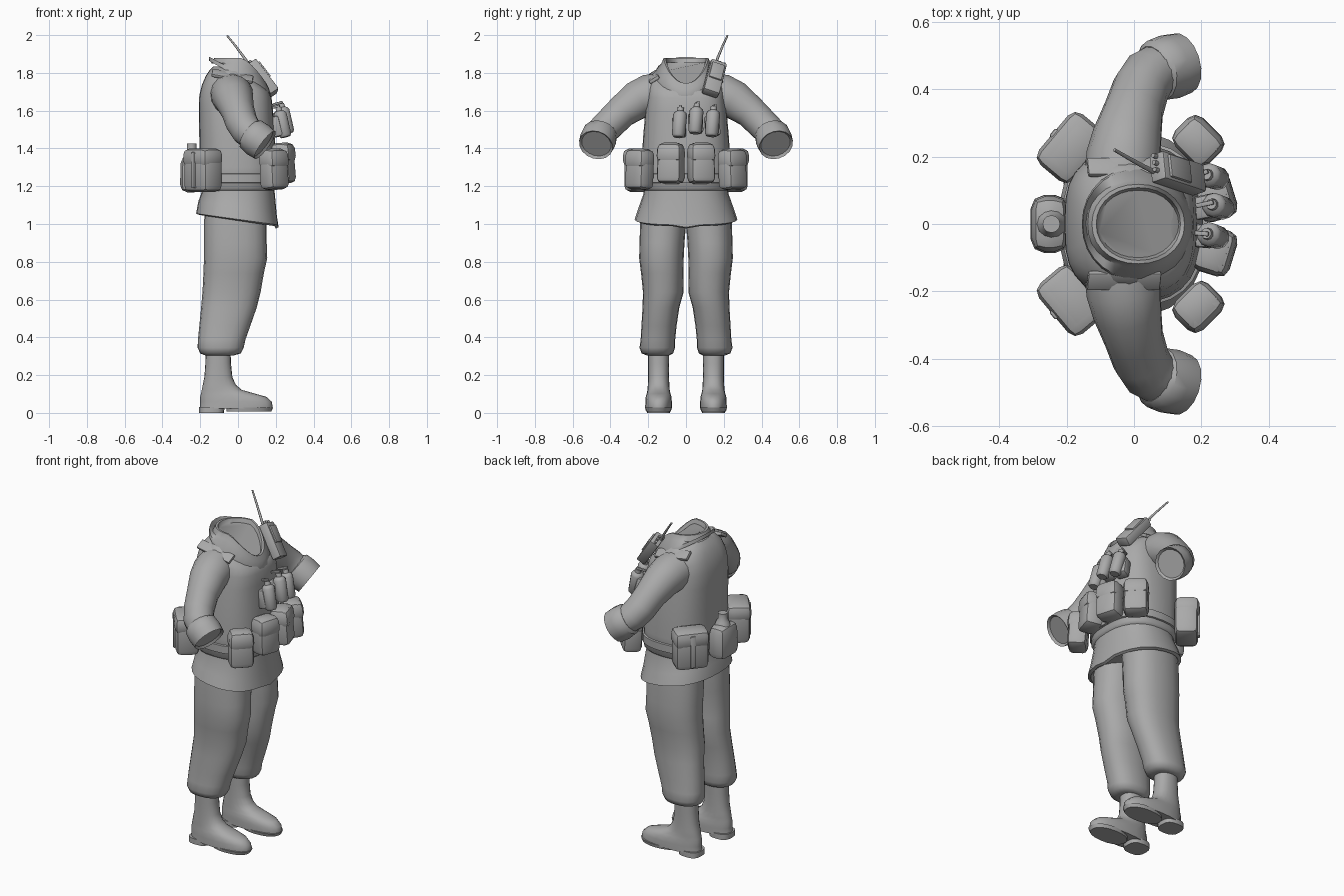
import bpy, bmesh, math
from mathutils import Vector, Matrix, Euler

if "Cube" in bpy.data.objects:
    bpy.data.objects.remove(bpy.data.objects["Cube"])

cloth = bpy.data.materials.new("plain grey")
cloth.diffuse_color = (0.4, 0.4, 0.4, 1)
cloth.use_nodes = True
cloth.node_tree.nodes["Principled BSDF"].inputs["Base Color"].default_value = cloth.diffuse_color


def finish(name, bm, angle=50):
    bmesh.ops.recalc_face_normals(bm, faces=bm.faces)
    me = bpy.data.meshes.new(name)
    bm.to_mesh(me)
    bm.free()
    me.materials.append(cloth)
    ob = bpy.data.objects.new(name, me)
    bpy.context.collection.objects.link(ob)
    bpy.ops.object.select_all(action='DESELECT')
    ob.select_set(True)
    bpy.context.view_layer.objects.active = ob
    bpy.ops.object.shade_smooth_by_angle(angle=math.radians(angle))
    return ob


def oval(x0, x1, y0, y1, z, power=2.0, shape=None, n=28):
    """Rounded cross-section; shape(u, v) shifts the height of each point."""
    pts = []
    for i in range(n):
        a = 2 * math.pi * i / n
        c, s = math.cos(a), math.sin(a)
        u = math.copysign(abs(c) ** (2 / power), c)
        v = math.copysign(abs(s) ** (2 / power), s)
        dz = shape(u, v) if shape else 0
        pts.append(Vector(((x0 + x1) / 2 + u * (x1 - x0) / 2,
                           (y0 + y1) / 2 + v * (y1 - y0) / 2, z + dz)))
    return pts


def loft(name, rings, mirror=False, angle=50):
    bm = bmesh.new()
    loops = [[bm.verts.new((p.x, -p.y, p.z) if mirror else p) for p in r] for r in rings]
    n = len(loops[0])
    for a, b in zip(loops, loops[1:]):
        for i in range(n):
            bm.faces.new((a[i], a[(i + 1) % n], b[(i + 1) % n], b[i]))
    bm.faces.new(loops[0])
    bm.faces.new(loops[-1])
    return finish(name, bm, angle)


def tube(name, path, mirror=False, n=16, angle=50):
    """Sweep circles along (x, y, z, radius) points."""
    pts = [Vector(p[:3]) for p in path]
    rings = []
    for i, p in enumerate(pts):
        j, k = max(i - 1, 0), min(i + 1, len(pts) - 1)
        t = (pts[k] - pts[j]).normalized()
        side = t.cross(Vector((1, 0, 0.3))).normalized()
        up = side.cross(t)
        rings.append([p + path[i][3] * (side * math.cos(2 * math.pi * q / n)
                      + up * math.sin(2 * math.pi * q / n)) for q in range(n)])
    return loft(name, rings, mirror, angle)


def box(name, loc, size, yaw=0, tilt=0, roll=0, bevel=0.03, taper=1.0):
    bm = bmesh.new()
    bmesh.ops.create_cube(bm, size=1)
    for v in bm.verts:
        v.co = Vector(v.co[i] * size[i] for i in range(3))
        if v.co.z > 0:
            v.co.x *= taper
            v.co.y *= taper
    bmesh.ops.bevel(bm, geom=bm.edges[:], offset=bevel, segments=2, profile=0.5, affect='EDGES')
    rot = Euler((math.radians(roll), math.radians(tilt), math.radians(yaw)), 'XYZ')
    bm.transform(Matrix.Translation(loc) @ rot.to_matrix().to_4x4())
    return finish(name, bm, 40)


# Vest body, from hem to shoulders
vest = [(-.19, .185, .215, 1.17, 2.5), (-.205, .205, .235, 1.19, 2.5), (-.205, .205, .235, 1.30, 2.5),
        (-.205, .195, .228, 1.45, 2.6), (-.207, .185, .215, 1.60, 2.8), (-.205, .178, .205, 1.68, 3),
        (-.19, .165, .198, 1.74, 3), (-.17, .14, .185, 1.785, 2.8),
        (-.15, .12, .155, 1.815, 2.5), (-.13, .10, .12, 1.835, 2.2)]
loft("vest", [oval(a, b, -w, w, z, p, lambda u, v, k=max(0, z - 1.65): -.45 * k * max(u, 0))
              for a, b, w, z, p in vest])

# Jacket skirt with a hem that hangs lower in front
hem = lambda u, v: -.03 * u - .012 * max(0, u) ** 4 * (1 - min(1, abs(v) * 4))
loft("jacket_skirt", [oval(-.19, .19, -.22, .22, 1.21, 2.4), oval(-.195, .195, -.225, .225, 1.16, 2.4),
                      oval(-.21, .205, -.25, .25, 1.09, 2.4, hem), oval(-.222, .215, -.272, .272, 1.025, 2.4, hem),
                      oval(-.205, .20, -.255, .255, 1.018, 2.4, hem),
                      oval(-.19, .185, -.24, .24, 1.05, 2.4, hem)])

# Folded collar, open in a V at the front
vee = lambda u, v: -.135 * max(0, u) ** 1.5
low = lambda u, v: -.09 * u - .045 * max(0, u) ** 5
loft("collar", [oval(-.155, .165, -.165, .165, 1.775, 2.1, low), oval(-.152, .178, -.162, .162, 1.795, 2.1, low),
                oval(-.14, .165, -.13, .13, 1.85, 2.1, vee), oval(-.125, .15, -.118, .118, 1.88, 2.1, vee),
                oval(-.112, .138, -.108, .108, 1.88, 2.1, vee), oval(-.105, .13, -.10, .10, 1.855, 2.1, vee)])

leg = [(-.175, .15, .0, .235, 1.10), (-.18, .152, .0, .243, 1.00), (-.18, .152, .008, .246, .90),
       (-.18, .155, .012, .248, .82), (-.183, .137, .014, .238, .74), (-.188, .12, .012, .228, .64),
       (-.195, .10, .035, .23, .56), (-.205, .065, .05, .236, .46), (-.212, .04, .057, .24, .39),
       (-.214, .03, .058, .246, .345), (-.20, .015, .068, .235, .315), (-.175, -.02, .088, .21, .305)]
boot = [(-.17, -.04, .09, .20, .34), (-.173, -.037, .09, .20, .26), (-.178, -.03, .09, .20, .19),
        (-.186, -.012, .088, .202, .15), (-.192, .02, .086, .204, .122), (-.196, .09, .082, .208, .102),
        (-.20, .15, .077, .213, .085), (-.20, .178, .075, .215, .06), (-.20, .183, .075, .216, .035),
        (-.203, .183, .075, .216, .022)]
arm = [(-.04, .13, 1.69, .11), (-.03, .20, 1.68, .112), (-.02, .26, 1.655, .103), (0, .34, 1.595, .088),
       (.02, .40, 1.535, .085), (.045, .44, 1.495, .083), (.085, .463, 1.46, .078), (.11, .47, 1.445, .076)]

for mirror, side in ((False, "left"), (True, "right")):
    s = -1 if mirror else 1
    # Baggy trouser leg gathered above the boot
    loft(side + "_trouser_leg", [oval(*r, 2.3, n=20) for r in leg], mirror)
    # Boot upper, sole and heel
    loft(side + "_boot", [oval(*r, 2.3, n=20) for r in boot], mirror)
    loft(side + "_sole", [oval(-.06, .186, .074, .217, .028, 2.2, n=20),
                          oval(-.06, .176, .08, .212, .008, 2.2, n=20)], mirror)
    loft(side + "_heel", [oval(-.206, -.07, .084, .206, .032, 2.8, n=16),
                          oval(-.206, -.075, .084, .206, 0, 2.8, n=16)], mirror)
    # Sleeve and rolled cuff with a sunken end
    tube(side + "_sleeve", arm, mirror)
    tube(side + "_cuff", [(.06, .453, 1.482, .078), (.068, .456, 1.476, .092), (.105, .466, 1.446, .097),
                          (.143, .477, 1.418, .092)], mirror, angle=40)
    bm = bmesh.new()
    bm.from_mesh(bpy.data.objects[side + "_cuff"].data)
    end = max(bm.faces, key=lambda f: (len(f.verts) > 4) * (1 + f.calc_center_median().x))
    bmesh.ops.inset_region(bm, faces=[end], thickness=.012, depth=-.012)
    bm.to_mesh(bpy.data.objects[side + "_cuff"].data)
    bm.free()
    # Shoulder strap
    box(side + "_shoulder_strap", (-.03, s * .168, 1.782), (.22, .06, .02), tilt=10, roll=-s * 32, bevel=.006)
    # Front ammunition pouches: body and flap
    for tag, x, y, z, yaw in (("inner", .238, s * .08, 1.322, s * 17), ("outer", .19, s * .245, 1.29, s * 45)):
        box(f"{side}_{tag}_pouch", (x, y, z), (.11, .138, .215), yaw, -4, bevel=.03, taper=.95)
        box(f"{side}_{tag}_pouch_flap", (x, y, z + .055), (.118, .144, .10), yaw, -4, bevel=.03, taper=.92)
    # Large rear pouch with a vertical strap
    yaw = -s * 40
    box(side + "_rear_pouch", (-.185, s * .225, 1.285), (.13, .19, .23), yaw, bevel=.032)
    box(side + "_rear_pouch_flap", (-.187, s * .227, 1.35), (.136, .196, .10), yaw, bevel=.032)
    box(side + "_rear_pouch_strap", (-.187, s * .227, 1.285), (.145, .03, .19), yaw, bevel=.006)

# Belt and buckle
loft("belt", [oval(-.20, .20, -.23, .23, 1.215, 2.5), oval(-.213, .213, -.243, .243, 1.22, 2.5),
              oval(-.213, .213, -.243, .243, 1.265, 2.5), oval(-.20, .20, -.23, .23, 1.27, 2.5)])
box("buckle", (.213, 0, 1.242), (.012, .06, .05), bevel=.004)

# Canteen at the back
box("canteen", (-.25, 0, 1.265), (.115, .175, .195), bevel=.04, taper=.92)
tube("canteen_neck", [(-.245, 0, 1.33, .05), (-.245, 0, 1.375, .036), (-.245, 0, 1.39, .026),
                      (-.245, 0, 1.425, .026)], n=12)

# Three small chest canisters with caps and levers
for i, (x, y, z, yaw) in enumerate(((.235, -.035, 1.53, -5), (.25, .052, 1.55, 12), (.235, .14, 1.535, 22))):
    d = Vector((-.24, .08, .97)).normalized()
    p = Vector((x, y, z))
    body = [(-.072, .026), (-.06, .035), (.05, .037), (.062, .031), (.07, .018), (.09, .016)]
    tube(f"chest_canister_{i}", [(*(p + d * t), r) for t, r in body], n=10)
    box(f"canister_lever_{i}", p + d * .092 + Vector((-.018, 0, 0)), (.055, .014, .012), yaw, -15, bevel=.003)
    box(f"canister_holder_{i}", p + Vector((-.035, 0, -.015)), (.06, .07, .11), yaw, -14, bevel=.012)

# Shoulder radio, knobs and whip aerial
axis = Vector((-.66, .22, .86)).normalized()
across = Vector((-.15, .95, -.25))
across = (across - axis * across.dot(axis)).normalized()
out = across.cross(axis)
mat = Matrix((out, across, axis)).transposed()
centre = Vector((.13, .15, 1.77))
rot = [math.degrees(a) for a in mat.to_euler('XYZ')]
box("radio", centre, (.055, .088, .205), rot[2], rot[1], rot[0], bevel=.008)
box("radio_face", centre + out * .028 + axis * .03, (.016, .07, .10), rot[2], rot[1], rot[0], bevel=.004)
for i in range(3):
    k = centre + axis * .1 + across * (.032 - i * .022)
    tube(f"radio_knob_{i}", [(*k, .008), (*(k + axis * .018), .007)], n=8)
tube("aerial", [(.06, .155, 1.84, .008), (.03, .17, 1.885, .007), (-.015, .195, 1.945, .006),
                (-.058, .22, 1.998, .005)], n=8)
